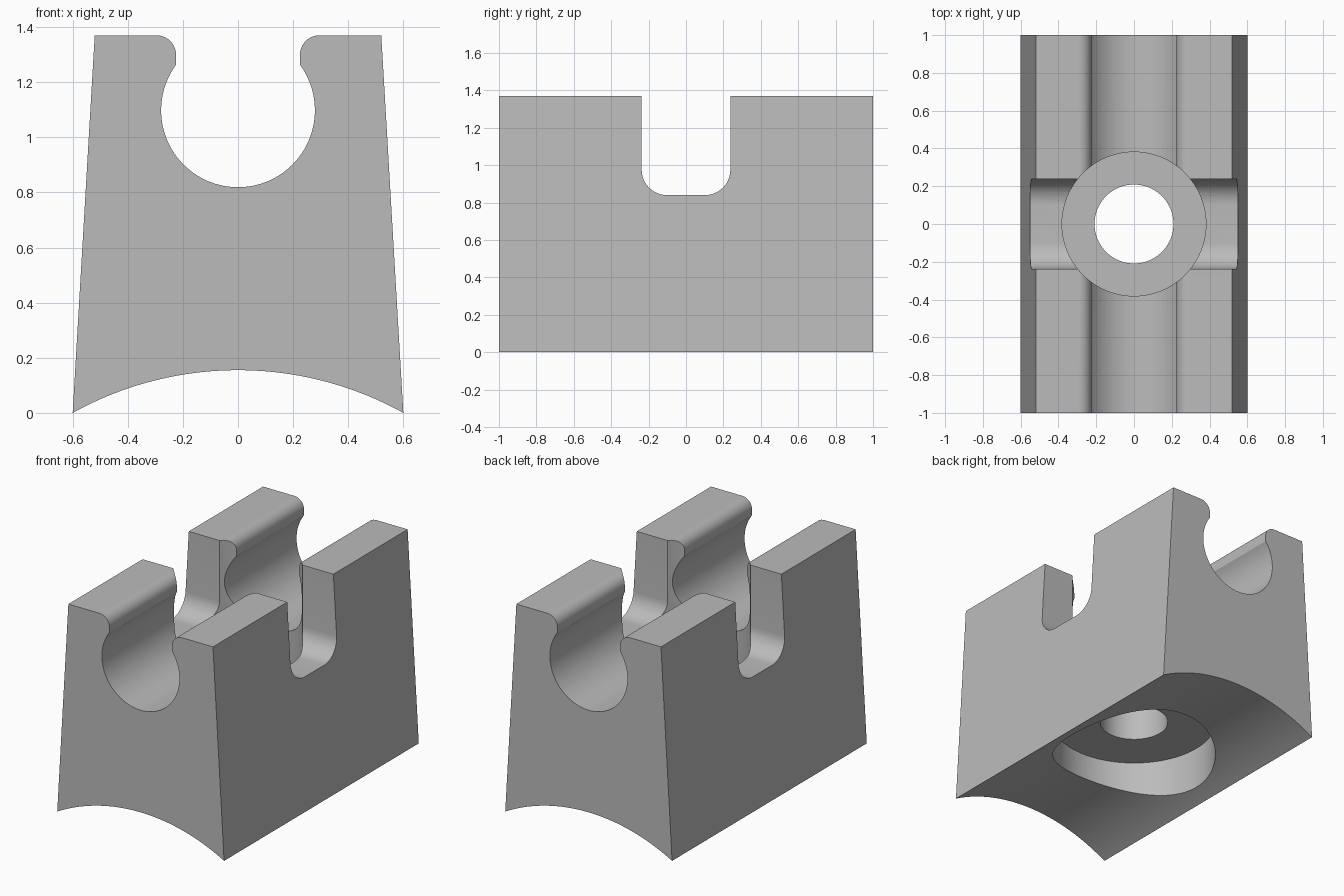
import bpy, bmesh
from math import sin, cos, pi, atan2, asin, sqrt, radians

cube = bpy.data.objects.get("Cube")
if cube:
    bpy.data.objects.remove(cube, do_unlink=True)

grey = bpy.data.materials.new("plain grey")
grey.use_nodes = True
grey.diffuse_color = (0.5, 0.5, 0.5, 1)
grey.node_tree.nodes["Principled BSDF"].inputs["Base Color"].default_value = (0.5, 0.5, 0.5, 1)


def arc(cx, cz, r, start, end, n):
    """Points along an arc, angles in radians."""
    return [(cx + r * cos(start + (end - start) * i / n),
             cz + r * sin(start + (end - start) * i / n)) for i in range(n + 1)]


def prism(name, outline, axis, half):
    """Extrude a closed outline symmetrically along the x or y axis."""
    bm = bmesh.new()
    place = (lambda u, w: (-half, u, w)) if axis == "x" else (lambda u, w: (u, -half, w))
    face = bm.faces.new([bm.verts.new(place(u, w)) for u, w in outline])
    out = bmesh.ops.extrude_face_region(bm, geom=[face])
    verts = [g for g in out["geom"] if isinstance(g, bmesh.types.BMVert)]
    shift = (2 * half, 0, 0) if axis == "x" else (0, 2 * half, 0)
    bmesh.ops.translate(bm, verts=verts, vec=shift)
    bmesh.ops.recalc_face_normals(bm, faces=bm.faces)
    return finish(name, bm)


def cylinder(name, radius, bottom, top):
    bm = bmesh.new()
    bmesh.ops.create_cone(bm, cap_ends=True, segments=96, radius1=radius,
                          radius2=radius, depth=top - bottom)
    bmesh.ops.translate(bm, verts=bm.verts, vec=(0, 0, (bottom + top) / 2))
    return finish(name, bm)


def finish(name, bm):
    mesh = bpy.data.meshes.new(name)
    bm.to_mesh(mesh)
    bm.free()
    mesh.materials.append(grey)
    obj = bpy.data.objects.new(name, mesh)
    bpy.context.collection.objects.link(obj)
    return obj


# Main block: tapered sides, round cradle with rounded lips, arched underside
height, foot, shoulder = 1.37, 0.6, 0.52
cradle_z, cradle_r, lip = 1.098, 0.279, 0.225
lip_z = cradle_z + sqrt(cradle_r ** 2 - lip ** 2)
lip_angle = atan2(lip_z - cradle_z, lip)
rise = 0.155
arch_r = (foot ** 2 + rise ** 2) / (2 * rise)
arch_half = asin(foot / arch_r)
fillet = 0.07

right_lip = arc(lip + fillet, height - fillet, fillet, pi / 2, pi, 10)
left_lip = [(-x, z) for x, z in reversed(right_lip)]
cradle = arc(0, cradle_z, cradle_r, lip_angle, -pi - lip_angle, 72)
arch = arc(0, rise - arch_r, arch_r, pi / 2 + arch_half, pi / 2 - arch_half, 48)
block = prism("cradle_block",
              arch + [(shoulder, height)] + right_lip + cradle + left_lip
              + [(-shoulder, height)], "y", 1)

# Cross slot with rounded bottom corners
slot, floor, r = 0.237, 0.84, 0.135
slot_outline = ([(-slot, 1.6)]
                + arc(r - slot, floor + r, r, pi, 1.5 * pi, 12)
                + arc(slot - r, floor + r, r, 1.5 * pi, 2 * pi, 12)
                + [(slot, 1.6)])

# Cutters: slot, upper and lower counterbores, through hole
cutters = [prism("slot_cutter", slot_outline, "x", 0.8),
           cylinder("upper_bore_cutter", 0.381, 0.57, 1.7),
           cylinder("lower_bore_cutter", 0.503, -0.3, 0.325),
           cylinder("through_hole_cutter", 0.209, -0.4, 1.8)]

bpy.ops.object.select_all(action="DESELECT")
block.select_set(True)
bpy.context.view_layer.objects.active = block
for cutter in cutters:
    cutter.hide_render = True
    cut = block.modifiers.new(cutter.name, "BOOLEAN")
    cut.operation = "DIFFERENCE"
    cut.solver = "EXACT"
    cut.object = cutter
    bpy.ops.object.modifier_apply(modifier=cut.name)
    bpy.data.objects.remove(cutter, do_unlink=True)

bpy.ops.object.shade_smooth_by_angle(angle=radians(25))
